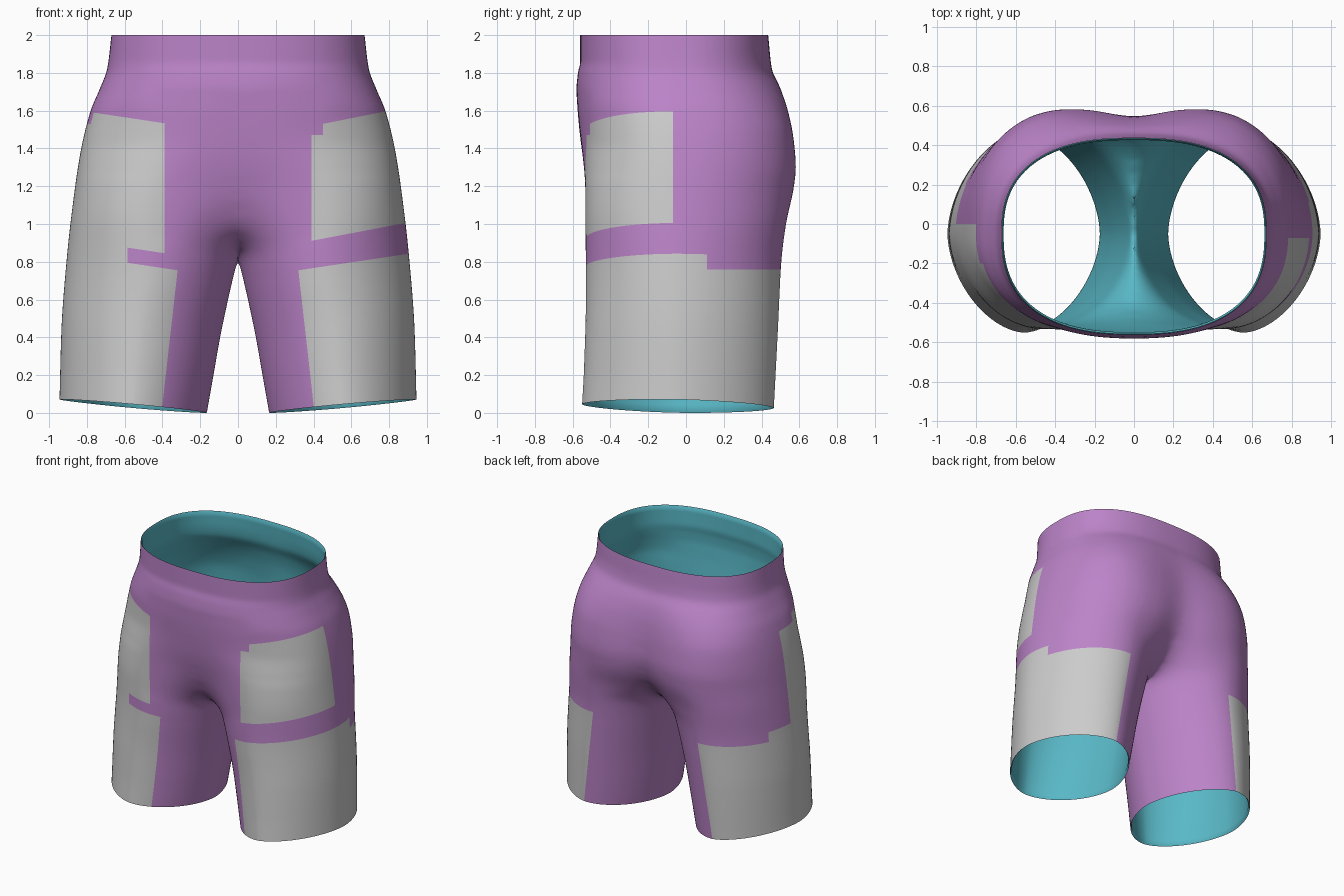
import bpy, bmesh, math
from mathutils import Vector

if "Cube" in bpy.data.objects:
    bpy.data.objects.remove(bpy.data.objects["Cube"])

# Profiles over height: (z, value), for the right half
OUT = [(0, .945), (.4, .935), (.8, .908), (1.2, .862), (1.4, .83), (1.6, .78), (1.72, .73), (1.82, .693), (2, .67)]
FRONT = [(0, -.55), (.2, -.54), (.6, -.53), (1.2, -.536), (1.4, -.555), (1.65, -.585), (1.8, -.572), (1.86, -.56), (2, -.56)]
BACK = [(0, .465), (.4, .485), (.8, .505), (1, .53), (1.2, .572), (1.3, .582), (1.45, .57), (1.6, .54), (1.72, .50), (1.82, .455), (2, .435)]
INNER = [(0, .165), (.2, .13), (.4, .095), (.6, .053), (.74, .02), (.81, 0), (.88, -.025)]
IN_FRONT = INNER + [(1, -.16), (1.1, -.31), (1.2, -.45), (1.4, -.74), (1.6, -.78), (1.82, -.693), (2, -.67)]
IN_BACK = INNER + [(1, -.16), (1.1, -.27), (1.2, -.36), (1.35, -.43), (1.5, -.45), (1.65, -.54), (1.82, -.66), (2, -.67)]
MID_FRONT = [(0, .555), (.4, .52), (.8, .46), (1, .45), (1.2, .38), (1.3, .28), (1.45, .09), (1.6, 0), (2, 0)]
MID_BACK = [(0, .555), (.4, .52), (.8, .46), (1, .43), (1.2, .34), (1.5, .30), (1.65, .2), (1.82, .03), (1.9, 0), (2, 0)]
POWER = [(0, 1.75), (.8, 1.88), (1.2, 2.08), (1.5, 2.25), (2, 2.5)]
CY = -.05


def curve(pts, z):
    """Smooth monotone interpolation of a profile."""
    d = [(b[1] - a[1]) / (b[0] - a[0]) for a, b in zip(pts, pts[1:])]
    m = [d[0]] + [2 * a * b / (a + b) if a * b > 0 else 0 for a, b in zip(d, d[1:])] + [d[-1]]
    i = 0
    while i < len(d) - 1 and z > pts[i + 1][0]:
        i += 1
    h = pts[i + 1][0] - pts[i][0]
    t = (z - pts[i][0]) / h
    return ((2*t**3 - 3*t*t + 1) * pts[i][1] + (t**3 - 2*t*t + t) * h * m[i]
            + (3*t*t - 2*t**3) * pts[i + 1][1] + (t**3 - t*t) * h * m[i + 1])


def ring_point(z, a):
    c, s = math.cos(a), math.sin(a)
    e = 2 / curve(POWER, z)
    mid = curve(MID_BACK if s > 0 else MID_FRONT, z)
    inner = curve(IN_BACK if s > 0 else IN_FRONT, z)
    w = curve(OUT, z) - mid if c > 0 else mid - inner
    d = curve(BACK, z) - CY if s > 0 else CY - curve(FRONT, z)
    x = mid + math.copysign(abs(c) ** e * w, c)
    y = CY + math.copysign(abs(s) ** e * d, s)
    hem = (.09 * (x - .165) - .02 * y) * max(0, 1 - z / .8)      # tilted hem
    return x, y, z + hem


def smooth(bm, times, test):
    vs = [v for v in bm.verts if test(v.co) and not v.is_boundary]
    for _ in range(times):
        bmesh.ops.smooth_vert(bm, verts=vs, factor=.5, use_axis_x=True, use_axis_y=True, use_axis_z=True)


def build_shell():
    """Right leg tube, cut at the middle and mirrored."""
    bm = bmesh.new()
    n, rows = 140, 100
    grid = [[bm.verts.new(ring_point(2 * r / rows, 2 * math.pi * (k + .5) / n)) for k in range(n)]
            for r in range(rows + 1)]
    for lo, hi in zip(grid, grid[1:]):
        for k in range(n):
            j = (k + 1) % n
            bm.faces.new((lo[k], lo[j], hi[j], hi[k]))
    bmesh.ops.bisect_plane(bm, geom=bm.verts[:] + bm.edges[:] + bm.faces[:], dist=1e-5,
                           plane_co=(0, 0, 0), plane_no=(1, 0, 0), clear_inner=True)
    for v in bm.verts:
        if v.co.x < .003:
            v.co.x = 0
    dup = bmesh.ops.duplicate(bm, geom=bm.verts[:] + bm.edges[:] + bm.faces[:])["geom"]
    for g in dup:
        if isinstance(g, bmesh.types.BMVert):
            g.co.x *= -1
    bmesh.ops.reverse_faces(bm, faces=[g for g in dup if isinstance(g, bmesh.types.BMFace)])
    bmesh.ops.remove_doubles(bm, verts=bm.verts[:], dist=.003)
    # Soften the belly, the crotch and the seat seam
    smooth(bm, 30, lambda p: p.y < -.2 and abs(p.x) < .45 and .88 < p.z < 1.72)
    smooth(bm, 12, lambda p: abs(p.x) < .22 and .84 < p.z < 1.72)
    smooth(bm, 12, lambda p: abs(p.x) < .15 and .80 < p.z < 1.68)
    smooth(bm, 8, lambda p: abs(p.x) < .10 and .78 < p.z < 1.65)
    smooth(bm, 3, lambda p: abs(p.x) < .5 and .7 < p.z < 1.75)
    bm.normal_update()
    return bm


# Panel outlines as planes (outward x, y, z, offset)
EDGES = {
    "leg_front": (1, 0, .113, .405), "leg_back": (1, 0, .14, .556),
    "leg_top": (-.15, 0, 1, .707), "leg_top_back": (0, 0, 1, .76),
    "hip_front": (1, 0, 0, .39),
}
RIGHT = dict(EDGES, step=(0, 1, 0, .11), hip_back=(0, 1, 0, -.07), hip_top=(-.2, 0, 1, 1.44),
             hip_low=(-.19, 0, 1, .837), notch_side=(1, 0, 0, .45), notch_top=(0, 0, 1, 1.47))
LEFT = dict(EDGES, step=(0, 1, 0, .2), hip_back=(0, 1, 0, 0), hip_top=(-.15, 0, 1, 1.475),
            hip_low=(-.15, 0, 1, .787), slit_end=(1, 0, 0, .585), notch_side=(0, 1, 0, -.2),
            notch_top=(0, 0, 1, 1.53))


def in_panel(p, planes, right):
    u = Vector((abs(p.x), p.y, p.z))
    over = {k: Vector(q[:3]).dot(u) > q[3] for k, q in planes.items()}
    edge = over["leg_front"] if p.y < CY else over["leg_back"]
    leg = edge and not over["leg_top_back" if over["step"] else "leg_top"]
    hip = over["hip_front"] and not over["hip_back"] and not over["hip_top"]
    if right:
        hip = hip and over["hip_low"] and (over["notch_side"] or not over["notch_top"])
    else:
        hip = hip and (over["hip_low"] or over["slit_end"]) and not (over["notch_side"] and over["notch_top"])
    return leg or hip and p.z > .7


def material(name, col):
    m = bpy.data.materials.new(name)
    m.diffuse_color = (*col, 1)
    m.use_nodes = True
    m.node_tree.nodes["Principled BSDF"].inputs["Base Color"].default_value = m.diffuse_color
    return m


def make_object(name, bm, keep=None, mat=None):
    part = bm.copy()
    if keep is not None:
        part.faces.ensure_lookup_table()
        bmesh.ops.delete(part, geom=[f for f in part.faces if f.index not in keep], context='FACES')
    for f in part.faces:
        f.smooth = True
    me = bpy.data.meshes.new(name)
    part.to_mesh(me)
    part.free()
    if mat:
        me.materials.append(mat)
    bpy.context.collection.objects.link(bpy.data.objects.new(name, me))


shell = build_shell()

# Lining, just inside the cloth and meeting it at the openings
lining = shell.copy()
lining.normal_update()
moves = [(v, v.normal * (.002 if v.is_boundary else .012)) for v in lining.verts]
for v, d in moves:
    v.co -= d
bmesh.ops.reverse_faces(lining, faces=lining.faces[:])
make_object("lining", lining, mat=material("teal", (.10, .48, .57)))

# Cut crisp panel borders into the cloth
for sign, planes in ((1, RIGHT), (-1, LEFT)):
    for a, b, c, d in planes.values():
        no = Vector((a * sign, b, c))
        faces = [f for f in shell.faces if f.calc_center_median().x * sign > .28]
        geom = set(faces) | {e for f in faces for e in f.edges} | {v for f in faces for v in f.verts}
        bmesh.ops.bisect_plane(shell, geom=list(geom), dist=1e-4,
                               plane_co=no * (d / no.length_squared), plane_no=no)
shell.faces.index_update()
sets = {"shorts_body": set(), "right_panels": set(), "left_panels": set()}
for f in shell.faces:
    p = f.calc_center_median()
    if in_panel(p, RIGHT if p.x > 0 else LEFT, p.x > 0):
        sets["right_panels" if p.x > 0 else "left_panels"].add(f.index)
    else:
        sets["shorts_body"].add(f.index)
purple = material("purple", (.50, .23, .58))
for name, keep in sets.items():
    make_object(name, shell, keep, purple if name == "shorts_body" else None)
